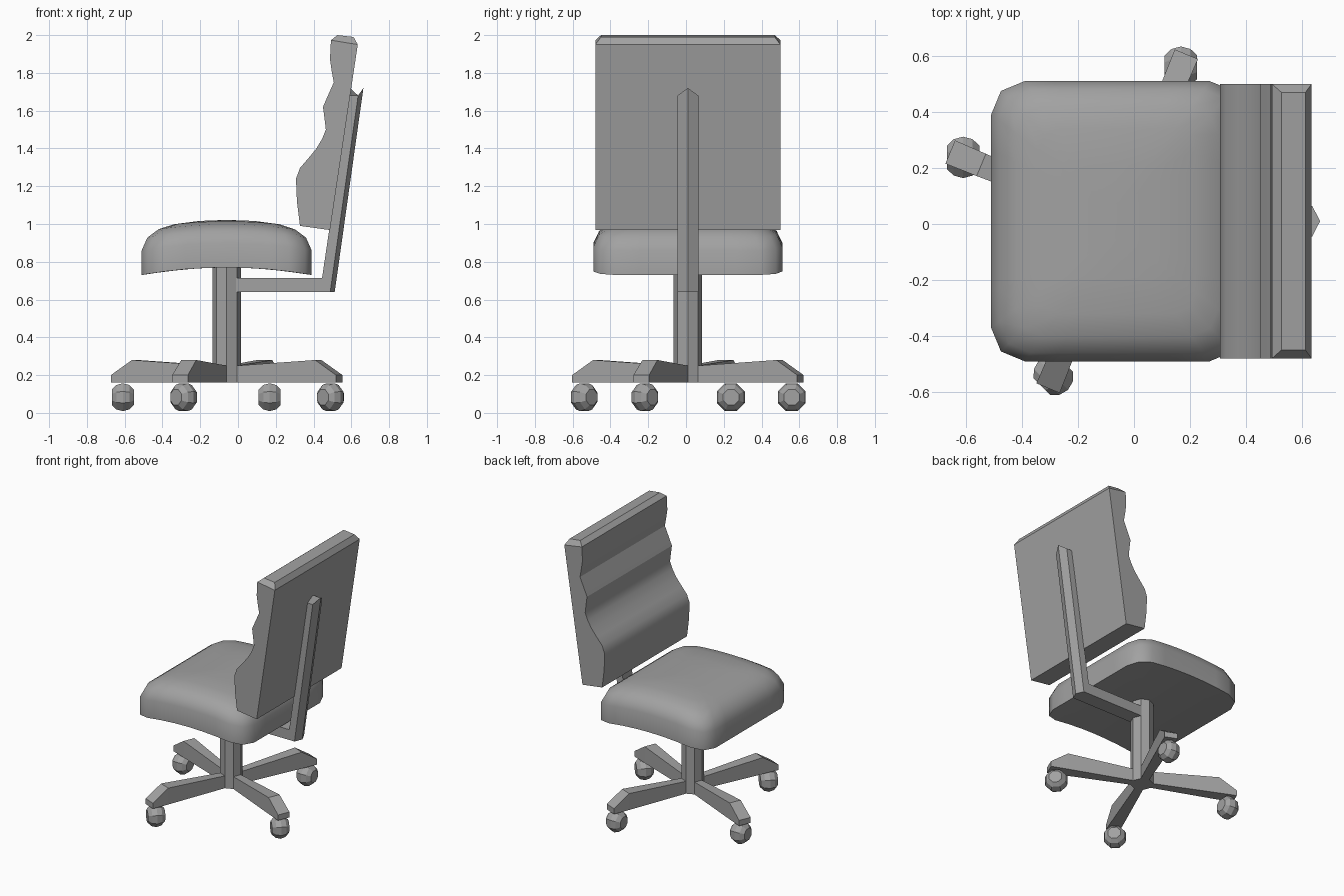
import bpy, bmesh, math
from mathutils import Matrix, Vector

if "Cube" in bpy.data.objects:
    bpy.data.objects.remove(bpy.data.objects["Cube"], do_unlink=True)

grey = bpy.data.materials.new("mid_grey")
grey.use_nodes = True
COLOUR = (0.36, 0.36, 0.36, 1)
grey.diffuse_color = COLOUR
grey.node_tree.nodes["Principled BSDF"].inputs["Base Color"].default_value = COLOUR

CX, CY = -0.06, 0.01      # centre of seat, column and base


def finish(name, bm, smooth=None):
    bmesh.ops.recalc_face_normals(bm, faces=bm.faces)
    mesh = bpy.data.meshes.new(name)
    bm.to_mesh(mesh)
    bm.free()
    mesh.materials.append(grey)
    obj = bpy.data.objects.new(name, mesh)
    bpy.context.collection.objects.link(obj)
    if smooth:
        bpy.ops.object.select_all(action='DESELECT')
        obj.select_set(True)
        bpy.context.view_layer.objects.active = obj
        bpy.ops.object.shade_smooth_by_angle(angle=math.radians(smooth))
    return obj


def loft(name, rings, smooth=None):
    """Skin a list of equal-length point rings and cap both ends."""
    bm = bmesh.new()
    loops = [[bm.verts.new(p) for p in ring] for ring in rings]
    n = len(loops[0])
    for a, b in zip(loops, loops[1:]):
        for i in range(n):
            j = (i + 1) % n
            bm.faces.new((a[i], a[j], b[j], b[i]))
    bm.faces.new(loops[0])
    bm.faces.new(loops[-1])
    return finish(name, bm, smooth)


def octagon(radius, turn=0.0):
    steps = [turn + k * math.pi / 4 for k in range(8)]
    return [(radius * math.cos(t), radius * math.sin(t)) for t in steps]


# Column, which also forms the hub of the base
loft("column", [[(CX + x, CY + y, z) for x, y in octagon(0.076)]
                for z in (0.16, 0.78)])

# Four arms growing from alternate hub faces, each with a caster
arm_sections = [(0.069, 0.029, 0.25), (0.525, 0.043, 0.28), (0.645, 0.045, 0.20)]
wheel_rings = [(-0.058, 0.045), (-0.034, 0.07), (0, 0.08),
               (0.034, 0.07), (0.058, 0.045)]
arms = [("front_right", 247.5, 45), ("front_left", 337.5, 45),
        ("back_left", 67.5, 0), ("back_right", 157.5, 0)]
for label, angle, swivel in arms:
    turn = Matrix.Translation((CX, CY, 0)) @ Matrix.Rotation(math.radians(angle), 4, 'Z')
    loft("base_arm_" + label,
         [[turn @ Vector(p) for p in ((r, -w, 0.16), (r, w, 0.16), (r, w, z), (r, -w, z))]
          for r, w, z in arm_sections])
    centre = turn @ Vector((0.595, 0, 0.083))
    spin = Matrix.Translation(centre) @ Matrix.Rotation(math.radians(swivel), 4, 'Z')
    loft("caster_" + label,
         [[spin @ Vector((x, y, z)) for y, z in octagon(r, math.pi / 8)]
          for x, r in wheel_rings])


# Seat cushion: rounded outline, arched from front to back
def seat_outline(hx=0.45, hy=0.50, radius=0.12, per_side=6):
    corners = []
    for k, (sx, sy) in enumerate(((1, 1), (-1, 1), (-1, -1), (1, -1))):
        for step in range(3):
            t = (k + step / 2) * math.pi / 2
            corners.append(Vector((sx * (hx - radius) + radius * math.cos(t),
                                   sy * (hy - radius) + radius * math.sin(t))))
    points = []
    for i, p in enumerate(corners):
        q = corners[(i + 1) % len(corners)]
        parts = per_side if i % 3 == 2 else 1
        points += [p.lerp(q, s / parts) for s in range(parts)]
    return points


def seat_ring(inset, z):
    kx, ky = 1 - inset / 0.45, 1 - inset / 0.50
    return [(CX + p.x * kx, CY + p.y * ky, z - 0.04 * (p.x * kx / 0.45) ** 2)
            for p in seat_outline()]


loft("seat_cushion",
     [seat_ring(i, z) for i, z in (
         (0.43, 0.77), (0.28, 0.77), (0.14, 0.77), (0, 0.77), (0, 0.90),
         (0.03, 0.963), (0.09, 0.998), (0.17, 1.014), (0.30, 1.02), (0.43, 1.021))],
     smooth=50)

# Backrest: padded wave profile drawn across the width
front_wave = [(0.328, 0.99), (0.312, 1.12), (0.307, 1.24), (0.328, 1.296),
              (0.37, 1.345), (0.413, 1.397), (0.445, 1.45), (0.465, 1.50),
              (0.458, 1.56), (0.45, 1.62), (0.476, 1.68), (0.507, 1.75),
              (0.496, 1.81), (0.487, 1.873), (0.492, 1.973)]
back_profile = [(0.487, 0.968)] + front_wave + [(0.634, 1.95)]
loft("backrest", [[(x, y, z) for x, z in back_profile] for y in (-0.48, 0.50)], smooth=30)

# Bevelled top edge of the backrest
loft("backrest_top",
     [[(x0, y0, z0), (x1, y0, z1), (x1, y1, z1), (x0, y1, z0)]
      for x0, z0, x1, z1, y0, y1 in ((0.492, 1.973, 0.634, 1.95, -0.48, 0.50),
                                     (0.526, 2.0, 0.612, 1.99, -0.45, 0.47))])

# Support: level bar under the seat and a leaning ridged upright
HALF = 0.055
loft("support_bar",
     [[(x, CY + s * HALF, z) for s, z in ((-1, 0.64), (1, 0.64), (1, 0.715), (-1, 0.715))]
      for x in (-0.01, 0.47)])


def upright_section(inner, shoulder, ridge, z_side, z_mid, inner_mid):
    return [(inner, CY - HALF, z_side), (shoulder, CY - HALF, z_side), (ridge, CY, z_mid),
            (shoulder, CY + HALF, z_side), (inner, CY + HALF, z_side), (inner_mid, CY, z_mid)]


loft("support_upright",
     [upright_section(0.434, 0.488, 0.512, 0.64, 0.64, 0.434),
      upright_section(0.588, 0.636, 0.664, 1.68, 1.72, 0.594)])
